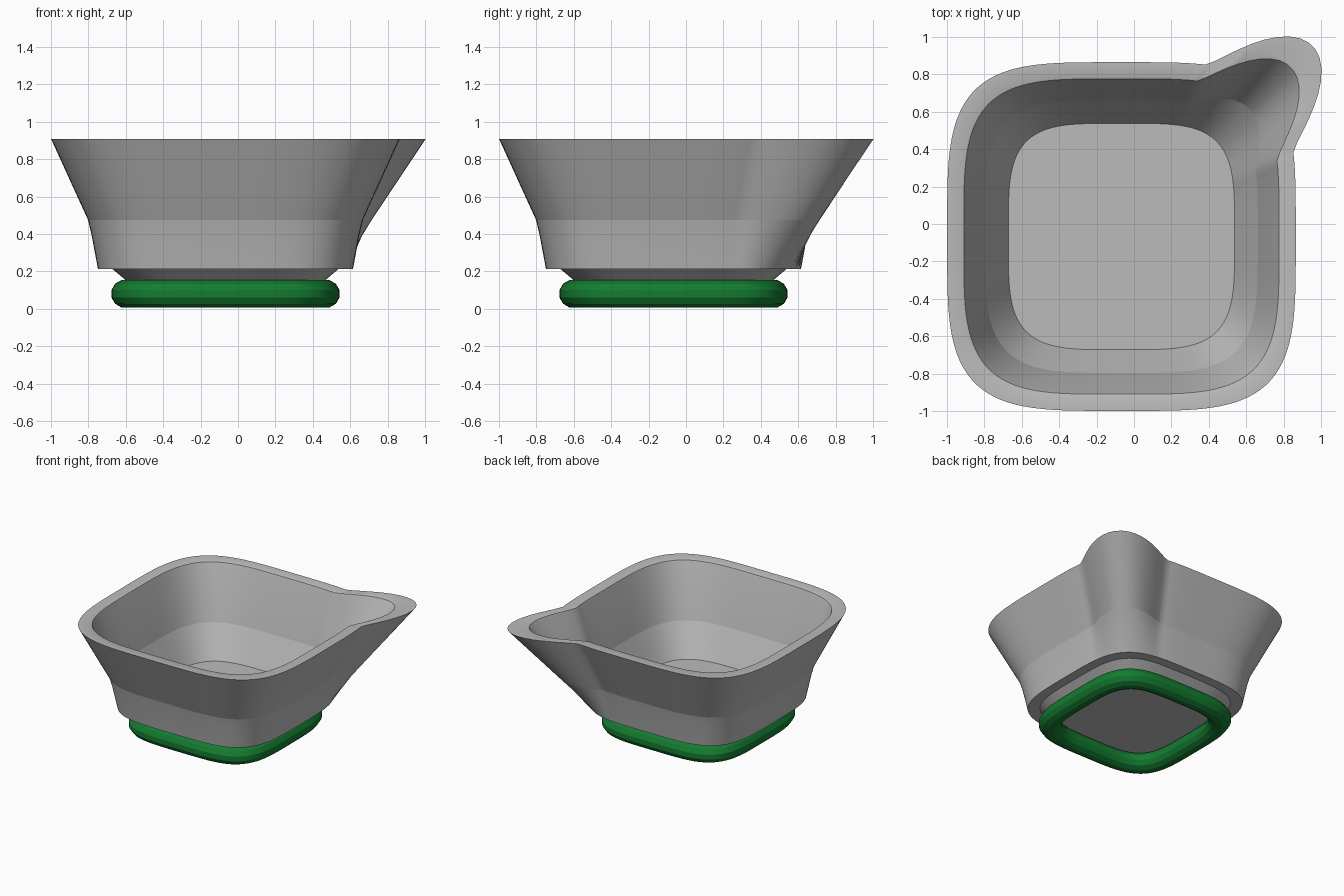
import bpy
import bmesh
import math

cube = bpy.data.objects.get("Cube")
if cube:
    bpy.data.objects.remove(cube, do_unlink=True)

SEGMENTS = 180
CENTRE = -0.067                 # the spout pushes the bowl off centre
SPOUT_ANGLE = math.radians(45)
SPOUT_WIDTH = math.radians(19)  # half width of the spout


def material(name, colour):
    mat = bpy.data.materials.new(name)
    mat.use_nodes = True
    mat.diffuse_color = (*colour, 1)
    bsdf = mat.node_tree.nodes["Principled BSDF"]
    bsdf.inputs["Base Color"].default_value = (*colour, 1)
    bsdf.inputs["Roughness"].default_value = 0.6
    return mat


def outline(half, z, spout=0.0):
    """Rounded square of the given half width, with a spout bulge."""
    points = []
    for i in range(SEGMENTS):
        a = 2 * math.pi * i / SEGMENTS
        c, s = math.cos(a), math.sin(a)
        r = half / (c ** 4 + s ** 4) ** 0.25
        d = abs(a - SPOUT_ANGLE) / SPOUT_WIDTH
        if d < 1:
            r += spout * math.cos(d * math.pi / 2) ** 1.4
        points.append((CENTRE + r * c, CENTRE + r * s, z))
    return points


def loft(name, levels, mat, closed=False, sharp=()):
    """Skin a stack of outlines; either capped at the ends or closed on itself."""
    bm = bmesh.new()
    rings = [[bm.verts.new(p) for p in outline(*level)] for level in levels]
    pairs = list(zip(rings, rings[1:]))
    if closed:
        pairs.append((rings[-1], rings[0]))
    else:
        bm.faces.new(rings[0])
        bm.faces.new(rings[-1])
    for low, high in pairs:
        for i in range(SEGMENTS):
            j = (i + 1) % SEGMENTS
            bm.faces.new((low[i], low[j], high[j], high[i]))
    # Keep the chosen crease lines crisp
    for k in sharp:
        for i in range(SEGMENTS):
            bm.edges.get((rings[k][i], rings[k][(i + 1) % SEGMENTS])).smooth = False
    bmesh.ops.recalc_face_normals(bm, faces=bm.faces)
    mesh = bpy.data.meshes.new(name)
    bm.to_mesh(mesh)
    bm.free()
    mesh.materials.append(mat)
    obj = bpy.data.objects.new(name, mesh)
    bpy.context.collection.objects.link(obj)
    bpy.ops.object.select_all(action="DESELECT")
    obj.select_set(True)
    bpy.context.view_layer.objects.active = obj
    bpy.ops.object.shade_smooth_by_angle(angle=math.radians(25))
    return obj


grey = material("light grey", (0.5, 0.5, 0.5))
green = material("dark green", (0.007, 0.2, 0.03))

# Bowl: neck, step, outer wall, rim, inner wall and floor (half width, z, spout)
loft("bowl", [
    (0.530, 0.150, 0.0),
    (0.605, 0.213, 0.0),
    (0.682, 0.213, 0.0),
    (0.715, 0.390, 0.11),
    (0.735, 0.475, 0.168),
    (0.932, 0.907, 0.335),
    (0.852, 0.907, 0.283),
    (0.843, 0.903, 0.277),
    (0.838, 0.890, 0.272),
    (0.729, 0.470, 0.10),
    (0.605, 0.218, 0.0),
], grey, sharp=(0, 1, 2, 4, 5, 9, 10))

# Foot ring: a faceted tube swept around the rounded square
TUBE_SIDES, TUBE_RADIUS = 12, 0.0755
tube = []
for k in range(TUBE_SIDES):
    t = 2 * math.pi * (k + 0.5) / TUBE_SIDES
    tube.append((0.537 + TUBE_RADIUS * math.cos(t), 0.08 + TUBE_RADIUS * math.sin(t)))
loft("foot_ring", tube, green, closed=True)
